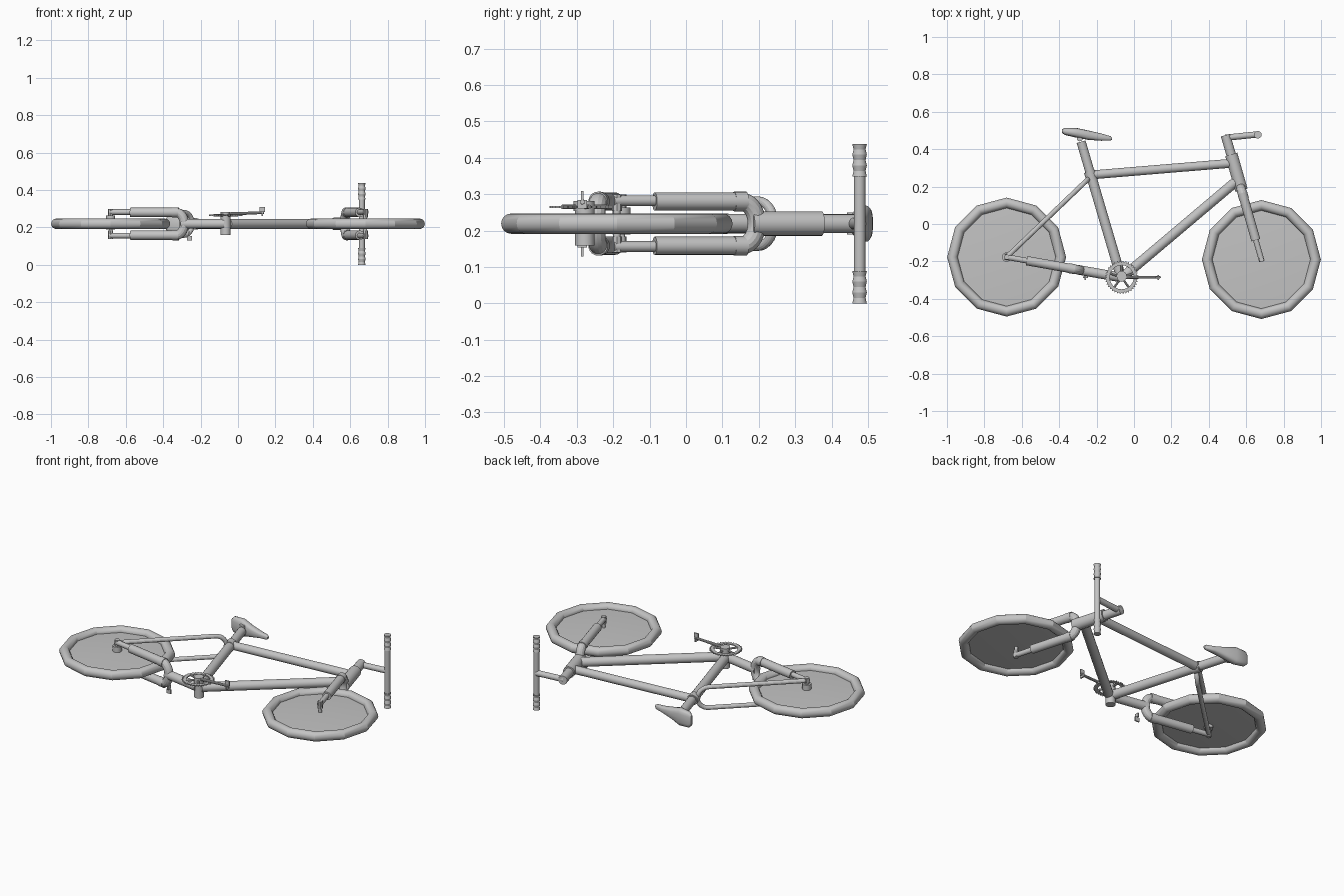
import bpy, bmesh, math
from mathutils import Vector, Matrix

if "Cube" in bpy.data.objects:
    bpy.data.objects.remove(bpy.data.objects["Cube"])

MID = 0.219  # height of the bike's centre plane
grey = bpy.data.materials.new("plain_grey")
grey.diffuse_color = (0.55, 0.55, 0.55, 1)
grey.use_nodes = True
grey.node_tree.nodes["Principled BSDF"].inputs["Base Color"].default_value = grey.diffuse_color


def finish(name, bm, angle=25):
    bmesh.ops.recalc_face_normals(bm, faces=bm.faces)
    me = bpy.data.meshes.new(name)
    bm.to_mesh(me)
    bm.free()
    ob = bpy.data.objects.new(name, me)
    bpy.context.collection.objects.link(ob)
    me.materials.append(grey)
    bpy.ops.object.select_all(action='DESELECT')
    ob.select_set(True)
    bpy.context.view_layer.objects.active = ob
    bpy.ops.object.shade_smooth_by_angle(angle=math.radians(angle))
    return ob


def P(x, y, dz=0):
    return Vector((x, y, MID + dz))


def tube(name, a, b, r, r2=None, sides=18):
    d = b - a
    m = Matrix.Translation((a + b) / 2) @ d.to_track_quat('Z', 'Y').to_matrix().to_4x4()
    bm = bmesh.new()
    bmesh.ops.create_cone(bm, cap_ends=True, segments=sides, radius1=r,
                          radius2=r if r2 is None else r2, depth=d.length, matrix=m)
    return finish(name, bm)


def box(name, c, size):
    bm = bmesh.new()
    bmesh.ops.create_cube(bm, size=1, matrix=Matrix.Translation(c) @ Matrix.Diagonal((*size, 1)))
    return finish(name, bm)


def loft(name, rings, closed=False, angle=25):
    """Skin a list of point rings, capped or closed into a loop."""
    bm = bmesh.new()
    vs = [[bm.verts.new(p) for p in ring] for ring in rings]
    n = len(vs[0])
    for i in range(len(vs) if closed else len(vs) - 1):
        a, b = vs[i], vs[(i + 1) % len(vs)]
        for j in range(n):
            bm.faces.new((a[j], a[(j + 1) % n], b[(j + 1) % n], b[j]))
    if not closed:
        bm.faces.new(vs[0])
        bm.faces.new(vs[-1])
    return finish(name, bm, angle)


def pipe(name, pts, r, sides=14):
    """Round pipe along a path lying in a plane that contains z."""
    rings = []
    flat = (pts[0] + pts[-1]) / 2 - pts[len(pts) // 2]
    side = Vector((0, 0, 1)).cross(flat).normalized()
    for i, p in enumerate(pts):
        t = (pts[min(i + 1, len(pts) - 1)] - pts[max(i - 1, 0)]).normalized()
        up = t.cross(side)
        rings.append([p + r * (math.cos(k * math.tau / sides) * side + math.sin(k * math.tau / sides) * up)
                      for k in range(sides)])
    return loft(name, rings)


# Wheels: twelve-sided tyre with a shallow cone disc on each side
def wheel(name, x, y, major=0.29, minor=0.028):
    rings = []
    for i in range(12):
        a = i * math.tau / 12
        rings.append([P(x + math.cos(a) * (major + minor * math.cos(b)),
                        y + math.sin(a) * (major + minor * math.cos(b)), minor * math.sin(b))
                      for b in (k * math.tau / 16 for k in range(16))])
    loft(name + "_tyre", rings, closed=True)
    bm = bmesh.new()
    for s in (-1, 1):
        bmesh.ops.create_cone(bm, cap_ends=False, segments=12, radius1=major - 0.01, radius2=0.0,
                              depth=0.014, matrix=Matrix.Translation(P(x, y, s * 0.007))
                              @ Matrix.Diagonal((1, 1, s, 1)))
    finish(name + "_disc", bm, 3)


REAR, FRONT = (-0.681, -0.177), (0.681, -0.19)
wheel("rear_wheel", *REAR)
wheel("front_wheel", *FRONT)


# Telescopic fork, used for both wheels
def fork(name, axle, direction, steerer_end, steerer_r):
    d = Vector((*direction, 0)).normalized()
    at = lambda t, dz=0: P(*axle, dz) + d * t
    for s, side in ((-1, "lower"), (1, "upper")):
        tube(f"{name}_{side}_slider", at(-0.01, s * .063), at(0.12, s * .063), 0.015)
        tube(f"{name}_{side}_leg", at(0.108, s * .061), at(0.345, s * .061), 0.025)
        tube(f"{name}_{side}_collar", at(0.335, s * .061), at(0.37, s * .061), 0.027)
        tube(f"{name}_{side}_axle_end", at(0, s * .035), at(0, s * .08), 0.014, sides=8)
    arc = [at(0.355 + 0.045 * math.sin(a), 0.061 * math.cos(a))
           for a in (k * math.pi / 14 for k in range(15))]
    pipe(name + "_crown", arc, 0.025)
    tube(name + "_steerer", at(0.385), at(steerer_end), steerer_r)


fork("front_fork", FRONT, (-0.275, 0.96), 0.585, 0.034)
fork("rear_chainstay", REAR, (0.984, -0.175), 0.62, 0.026)

# Hubs
tube("rear_hub", P(*REAR, -0.03), P(*REAR, 0.045), 0.025)
tube("rear_axle", P(*REAR, -0.065), P(*REAR, 0.065), 0.01)
tube("front_axle", P(*FRONT, -0.065), P(*FRONT, 0.065), 0.01)

# Main frame tubes
tube("seat_tube", P(-0.075, -0.265), P(-0.237, 0.285), 0.027)
tube("seat_post", P(-0.23, 0.26), P(-0.283, 0.44), 0.025)
tube("seat_collar", P(-0.225, 0.235), P(-0.237, 0.28), 0.031)
tube("top_tube", P(-0.235, 0.262), P(0.525, 0.325), 0.024)
tube("down_tube", P(-0.05, -0.275), P(0.56, 0.24), 0.027)
tube("head_tube", P(0.489, 0.475), P(0.56, 0.23), 0.026)
tube("bottom_bracket", P(-0.066, -0.278, -0.06), P(-0.066, -0.278, 0.062), 0.027)

# Seat stay: a hairpin from the rear axle round to the seat tube
tip = Vector((-0.235, 0.25, 0)) - Vector((*REAR, 0))
length, u = tip.length, tip.normalized()
stay = [P(*REAR, 0.062)]
for k in range(15):
    a = k * math.pi / 14
    stay.append(P(*REAR, 0.062 * math.cos(a)) + u * (length - 0.075 + 0.062 * math.sin(a)))
stay.append(P(*REAR, -0.062))
pipe("seat_stay", stay, 0.013)

# Saddle: x, underside, top, half width
saddle = [(-.386, .488, .506, .030), (-.370, .476, .514, .046), (-.305, .461, .513, .051),
          (-.245, .450, .500, .033), (-.175, .445, .484, .018), (-.128, .446, .470, .014),
          (-.118, .450, .462, .008)]
rings = []
for x, lo, hi, w in saddle:
    rings.append([P(x, (lo + hi) / 2 + (hi - lo) / 2 * math.copysign(abs(math.sin(a)) ** .7, math.sin(a)),
                    w * math.copysign(abs(math.cos(a)) ** .7, math.cos(a)))
                  for a in (k * math.tau / 16 for k in range(16))])
loft("saddle", rings, angle=40)
tube("saddle_clamp", P(-0.29, 0.458, -0.03), P(-0.29, 0.458, 0.03), 0.016)

# Stem and handlebar with ribbed grips
tube("stem", P(0.488, 0.461), P(0.66, 0.479), 0.017)
tube("handlebar", P(0.662, 0.477, -0.21), P(0.662, 0.477, 0.21), 0.016)
for s, side in ((-1, "lower"), (1, "upper")):
    rings = []
    for k in range(13):
        r = 0.0185 + 0.0018 * math.cos(k * math.pi / 2)
        z = s * (0.13 + 0.089 * k / 12)
        rings.append([P(0.662 + r * math.cos(a), 0.477 + r * math.sin(a), z)
                      for a in (j * math.tau / 18 for j in range(18))])
    loft(side + "_grip", rings)

# Toothed chainring with five spokes
CX, CY, CZ = -0.066, -0.285, 0.046
rings = []
for k in range(72):
    a = k * math.tau / 72
    ro = 0.09 if k % 2 else 0.08
    rings.append([P(CX + r * math.cos(a), CY + r * math.sin(a), CZ + h)
                  for r, h in ((0.064, -.003), (ro, -.003), (ro, .003), (0.064, .003))])
loft("chainring", rings, closed=True)
for k in range(5):
    a = k * math.tau / 5 + 0.3
    tube(f"chainring_spoke_{k + 1}", P(CX, CY, CZ),
         P(CX + 0.068 * math.cos(a), CY + 0.068 * math.sin(a), CZ), 0.006, sides=8)
tube("chainring_hub", P(CX, CY, 0.035), P(CX, CY, 0.062), 0.024)

# Crank arm and the two pedals
tube("crank_arm", P(CX, CY, 0.052), P(0.14, CY, 0.06), 0.009, 0.007, sides=10)
for s, side, x in ((1, "upper", 0.13), (-1, "lower", -0.26)):
    box(side + "_pedal_inner", P(x, CY, s * 0.053), (0.008, 0.027, 0.024))
    box(side + "_pedal_outer", P(x, CY, s * 0.077), (0.028, 0.008, 0.026))
